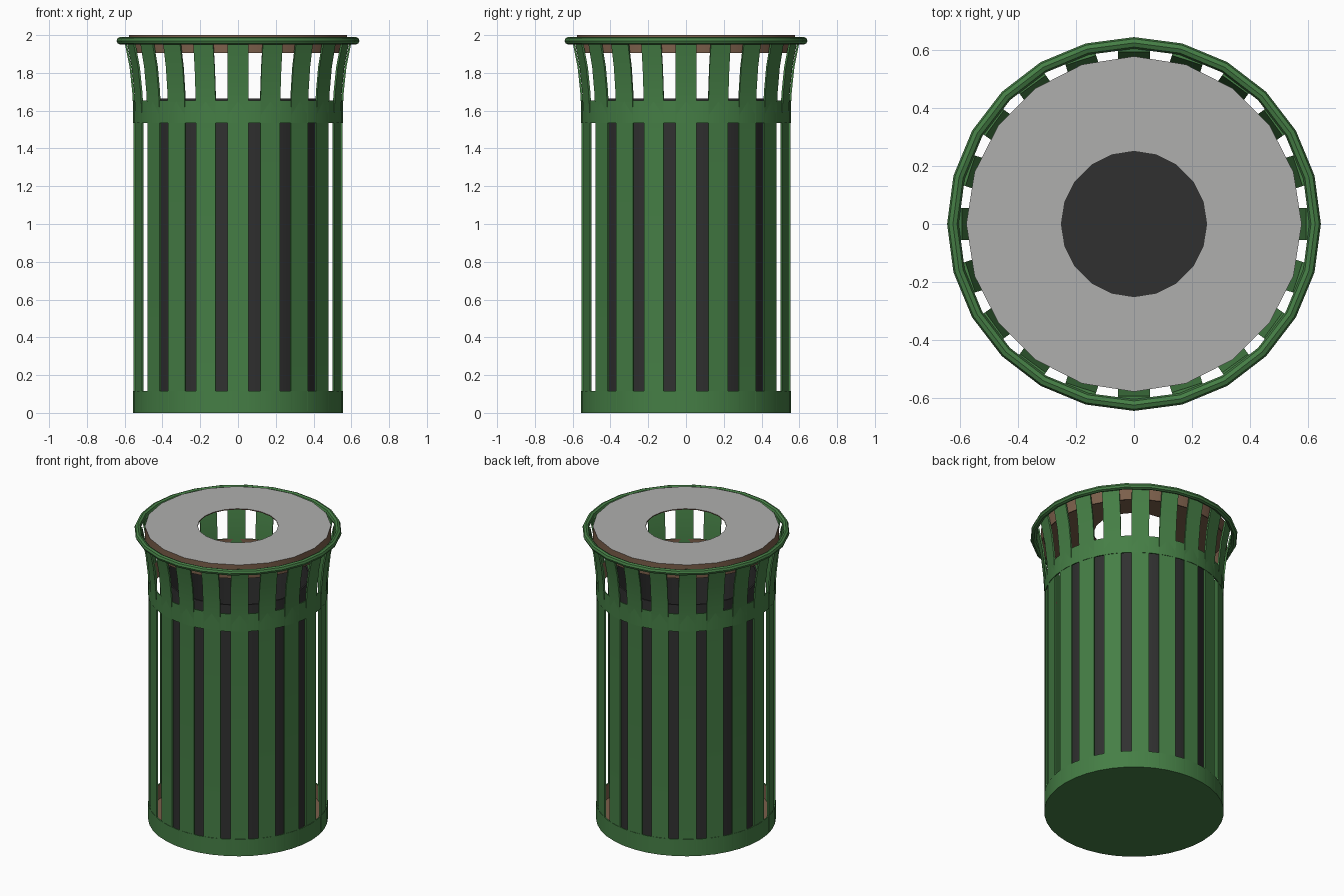
import bpy, bmesh, math
from mathutils import Matrix, Vector

cube = bpy.data.objects.get("Cube")
if cube:
    bpy.data.objects.remove(cube)


def material(name, rgb):
    m = bpy.data.materials.new(name)
    m.use_nodes = True
    m.diffuse_color = (*rgb, 1)
    bsdf = next(n for n in m.node_tree.nodes if n.type == 'BSDF_PRINCIPLED')
    bsdf.inputs["Base Color"].default_value = (*rgb, 1)
    return m


green = material("painted green", (0.06, 0.21, 0.06))
brown = material("inner brown", (0.2, 0.115, 0.07))
grey = material("lid grey", (0.43, 0.43, 0.42))
dark = material("liner charcoal", (0.03, 0.03, 0.03))


def finish(name, bm, mats, smooth=True):
    mesh = bpy.data.meshes.new(name)
    bm.to_mesh(mesh)
    bm.free()
    for m in mats:
        mesh.materials.append(m)
    obj = bpy.data.objects.new(name, mesh)
    bpy.context.collection.objects.link(obj)
    if smooth:
        bpy.ops.object.select_all(action='DESELECT')
        obj.select_set(True)
        bpy.context.view_layer.objects.active = obj
        bpy.ops.object.shade_smooth_by_angle(angle=math.radians(35))
    return obj


def lathe(name, profile, sides, mats, rule=None, closed=True):
    """Spin (radius, z) points about z; rule(face) picks the material index."""
    bm = bmesh.new()
    verts = [bm.verts.new((r, 0, z)) for r, z in profile]
    pairs = list(zip(verts, verts[1:] + verts[:1]))
    edges = [bm.edges.new(p) for p in (pairs if closed else pairs[:-1])]
    bmesh.ops.spin(bm, geom=verts + edges, cent=(0, 0, 0), axis=(0, 0, 1),
                   angle=math.tau, steps=sides, use_merge=False)
    bmesh.ops.remove_doubles(bm, verts=bm.verts, dist=0.0005)
    bmesh.ops.recalc_face_normals(bm, faces=bm.faces)
    for f in bm.faces:
        f.normal_update()
        f.material_index = rule(f) if rule else 0
    return finish(name, bm, mats)


def faces_axis(f):
    c = f.calc_center_median()
    return c.x * f.normal.x + c.y * f.normal.y < -0.1


# Hoops holding the slats: green outside, brown inside
R, INNER = 0.557, 0.549
lathe("upper_band", [(R, 1.535), (R, 1.655), (INNER, 1.655), (INNER, 1.535)],
      40, [green, brown], lambda f: int(faces_axis(f)))

# Base pan with a closed floor
lathe("base_pan", [(0, 0), (R, 0), (R, 0.115), (INNER, 0.115), (INNER, 0.015), (0, 0.015)],
      40, [green, brown],
      lambda f: int(faces_axis(f) or (f.normal.z > 0.9 and f.calc_center_median().z < 0.1)),
      closed=False)

# Liner bucket, open at the top
lathe("liner", [(0, 0.03), (0.45, 0.03), (0.45, 1.665), (0.44, 1.665), (0.44, 0.045), (0, 0.045)],
      20, [dark], closed=False)

# Hollow lid: grey top plate with a hole, brown skirt and underside
lathe("lid", [(0.25, 2), (0.577, 2), (0.577, 1.905), (0.57, 1.905), (0.57, 1.994), (0.25, 1.994)],
      20, [brown, grey], lambda f: int(f.normal.z > 0.9 and f.calc_center_median().z > 1.99))

# Tubular rim
tube = [(0.623 + 0.02 * math.cos(a), 1.97 + 0.02 * math.sin(a))
        for a in (math.tau * i / 8 for i in range(8))]
lathe("top_rim", tube, 24, [green])

# Twenty flat slats flaring out to the rim
SLATS, HALF, THICK = 20, 0.055, 0.01
path = [(0.553, 0.01), (0.553, 1.58), (0.56, 1.7), (0.574, 1.83), (0.602, 1.97)]
bm = bmesh.new()
for i in range(SLATS):
    turn = Matrix.Rotation(math.tau * i / SLATS, 4, 'Z')
    rings = [[bm.verts.new(turn @ Vector((r - d, y, z)))
              for d, y in ((0, -HALF), (0, HALF), (THICK, HALF), (THICK, -HALF))]
             for r, z in path]
    for a, b in zip(rings, rings[1:]):
        for k in range(4):
            n = (k + 1) % 4
            bm.faces.new((a[k], a[n], b[n], b[k]))
    bm.faces.new(rings[0][::-1])
    bm.faces.new(rings[-1])
bmesh.ops.recalc_face_normals(bm, faces=bm.faces)
finish("slats", bm, [green])
